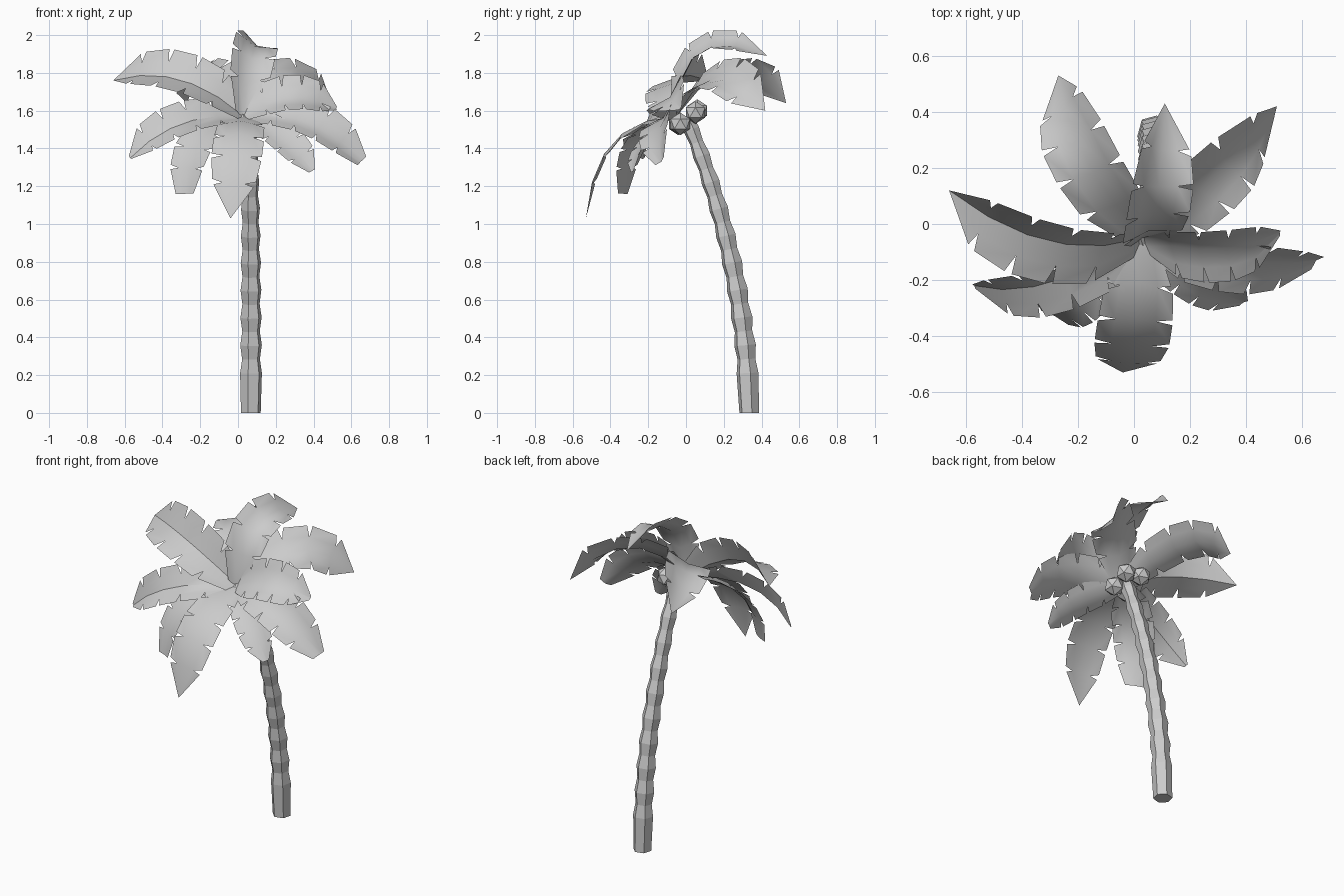
import bpy, bmesh, math
from mathutils import Vector

cube = bpy.data.objects.get("Cube")
if cube:
    bpy.data.objects.remove(cube, do_unlink=True)

grey = bpy.data.materials.new("plain_grey")
grey.use_nodes = True
grey.diffuse_color = (0.6, 0.6, 0.6, 1)
grey.node_tree.nodes["Principled BSDF"].inputs["Base Color"].default_value = (0.6, 0.6, 0.6, 1)


def finish(name, bm, smooth=None):
    mesh = bpy.data.meshes.new(name)
    bm.to_mesh(mesh)
    bm.free()
    mesh.materials.append(grey)
    ob = bpy.data.objects.new(name, mesh)
    bpy.context.collection.objects.link(ob)
    if smooth:
        bpy.ops.object.select_all(action="DESELECT")
        ob.select_set(True)
        bpy.context.view_layer.objects.active = ob
        bpy.ops.object.shade_smooth_by_angle(angle=math.radians(smooth))


def curve_point(a, mid, b, t):
    """Quadratic curve that passes through mid at t = 0.5."""
    c = 2 * mid - (a + b) / 2
    return (1 - t) ** 2 * a + 2 * t * (1 - t) * c + t * t * b


# Trunk: leaning six-sided tube with alternating wide and narrow rings
def build_trunk():
    foot, mid, top = Vector((.068, .335, 0)), Vector((.068, .243, .8)), Vector((.06, .0, 1.57))
    bm = bmesh.new()
    rings = []
    steps = [0] + [0.13 + 0.87 * i / 19 for i in range(20)]
    for i, t in enumerate(steps):
        p = curve_point(foot, mid, top, t)
        r = (0.060 if i % 2 else 0.049) * (1 - 0.3 * t * t)
        if i == 0:
            r = 0.054
        lean = 0.38 * t
        ring = []
        for k in range(6):
            a = k * math.pi / 3 + math.radians(15)
            y = r * math.sin(a)
            ring.append(bm.verts.new(p + Vector((r * math.cos(a), y * math.cos(lean), y * math.sin(lean)))))
        rings.append(ring)
    for low, high in zip(rings, rings[1:]):
        for k in range(6):
            n = (k + 1) % 6
            bm.faces.new((low[k], low[n], high[n], high[k]))
    bm.faces.new(rings[0][::-1])
    bm.faces.new(rings[-1])
    finish("trunk", bm)


# Fronds: a curved midrib with a notched blade on each side, slightly folded
ROOT = Vector((.03, -.05, 1.57))
SEGMENTS = 5
OUTLINE = [.42, .92, 1, 1, .85]


def build_frond(name, mid, tip, width, blunt, fold, roll):
    mid, tip = Vector(mid), Vector(tip)
    axis = Vector((roll, -.7, .7))
    outline = OUTLINE + [blunt]

    def spot(t, side, reach):
        p = curve_point(ROOT, mid, tip, t)
        along = (curve_point(ROOT, mid, tip, t + .01) - curve_point(ROOT, mid, tip, t - .01)).normalized()
        up = (axis - along * axis.dot(along)).normalized()
        across = along.cross(up) * side
        f = min(t * SEGMENTS, SEGMENTS - 1e-6)
        i = int(f)
        w = width * reach * (outline[i] + (outline[i + 1] - outline[i]) * (f - i))
        sweep = along * w * 0.3 * (1 - t)
        return p + (across * math.cos(fold) + up * math.sin(fold)) * w + sweep

    bm = bmesh.new()
    for side in (-1, 1):
        for i in range(SEGMENTS):
            t0, t1 = i / SEGMENTS, (i + 1) / SEGMENTS
            gap = 0.025 if i < SEGMENTS - 1 else 0
            rib = [spot(t, side, 0) for t in (t0, t1)]
            notch = [spot(t, side, 0.55) for t in (t0, t1)]
            edge = [spot(t0 + 0.012, side, 1), spot(t1 - gap, side, 1)]
            for quad in ((rib[0], rib[1], notch[1], notch[0]),
                         (notch[0], notch[1], edge[1], edge[0])):
                bm.faces.new([bm.verts.new(p) for p in (quad if side < 0 else quad[::-1])])
    bmesh.ops.remove_doubles(bm, verts=bm.verts, dist=0.0005)
    bmesh.ops.recalc_face_normals(bm, faces=bm.faces)
    finish(name, bm, 40)


# name, midrib middle, midrib tip, half width, tip bluntness, fold, roll
FRONDS = [
    ("frond_right_upper", (-.31, -.06, 1.765), (-.66, .12, 1.76), .16, 0, .4, 0),
    ("frond_right_lower", (-.3, -.21, 1.53), (-.57, -.22, 1.35), .125, .1, .35, 0),
    ("frond_front", (0, -.39, 1.43), (-.04, -.53, 1.03), .135, 0, -.12, 0),
    ("frond_front_right", (-.2, -.24, 1.45), (-.28, -.33, 1.16), .12, .45, .1, -.4),
    ("frond_left_lower", (.37, -.13, 1.54), (.65, -.13, 1.33), .135, .3, .3, 0),
    ("frond_left_upper", (.28, -.09, 1.67), (.52, -.03, 1.61), .135, .1, .3, 0),
    ("frond_front_left", (.23, -.2, 1.46), (.39, -.28, 1.28), .1, .2, .2, 0),
    ("frond_back_right", (-.175, .24, 1.8), (-.27, .53, 1.64), .135, 0, .2, 0),
    ("frond_back_left", (.28, .17, 1.77), (.51, .42, 1.6), .145, 0, .25, 0),
    ("frond_top", (.08, .08, 1.915), (.11, .43, 1.89), .125, 0, .3, .3),
]

build_trunk()
for spec in FRONDS:
    build_frond(*spec)

# Coconuts: faceted balls under the crown
for i, place in enumerate([(0, .06, 1.6), (.1, .05, 1.59), (.12, -.03, 1.53), (.02, -.04, 1.53)]):
    bm = bmesh.new()
    bmesh.ops.create_icosphere(bm, subdivisions=1, radius=0.06)
    bmesh.ops.translate(bm, verts=bm.verts, vec=place)
    finish("coconut_%d" % (i + 1), bm)
